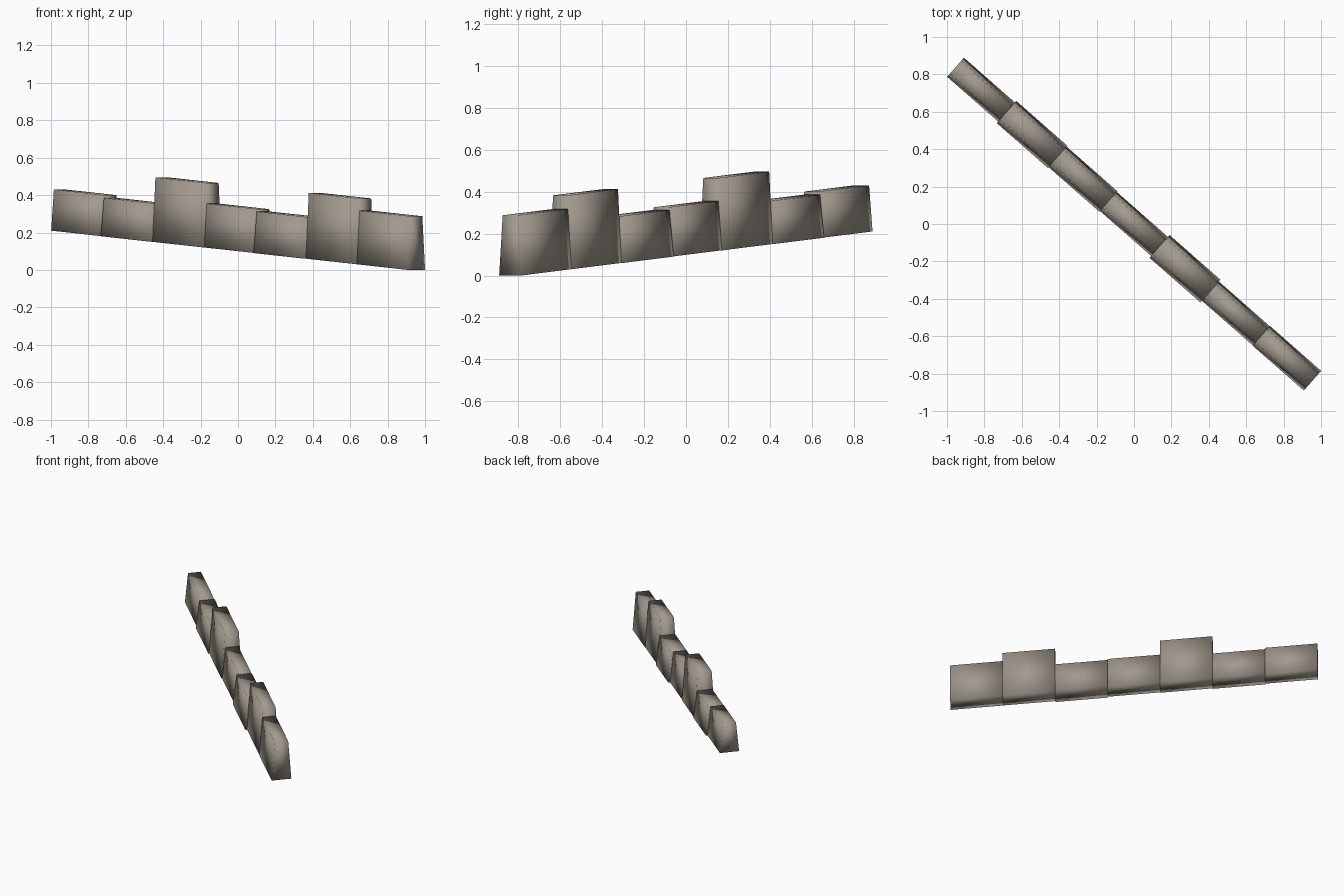
import bpy, bmesh
from mathutils import Vector

cube = bpy.data.objects.get("Cube")
if cube:
    bpy.data.objects.remove(cube)

stone = bpy.data.materials.new("warm_grey_stone")
stone.use_nodes = True
colour = (0.36, 0.32, 0.27, 1)
stone.diffuse_color = colour
stone.node_tree.nodes["Principled BSDF"].inputs["Base Color"].default_value = colour

# The wall runs diagonally and slopes down towards the front left
start = Vector((-0.954, 0.838, 0.21))
end = Vector((0.954, -0.838, 0.0))
run = end - start
across = Vector((-run.y, run.x, 0)).normalized()
TOP_TAPER = 0.68

# Height and base thickness of each block along the wall
blocks = [(0.22, 0.136), (0.205, 0.158), (0.345, 0.146), (0.235, 0.136),
          (0.222, 0.162), (0.352, 0.137), (0.287, 0.140)]


def wall_block(index, height, thickness):
    """Tapered block whose base follows the slope of the wall."""
    bm = bmesh.new()
    bmesh.ops.create_cube(bm, size=1)
    for v in bm.verts:
        along = (index + 0.5 + v.co.x) / len(blocks)
        up = v.co.z + 0.5
        width = thickness * (TOP_TAPER if up > 0.5 else 1)
        v.co = start + run * along + across * (v.co.y * width) + Vector((0, 0, up * height))
    bmesh.ops.recalc_face_normals(bm, faces=bm.faces)
    for f in bm.faces:
        f.smooth = True
    mesh = bpy.data.meshes.new(f"wall_block_{index + 1}")
    bm.to_mesh(mesh)
    bm.free()
    mesh.materials.append(stone)
    obj = bpy.data.objects.new(mesh.name, mesh)
    bpy.context.collection.objects.link(obj)


for i, (height, thickness) in enumerate(blocks):
    wall_block(i, height, thickness)
